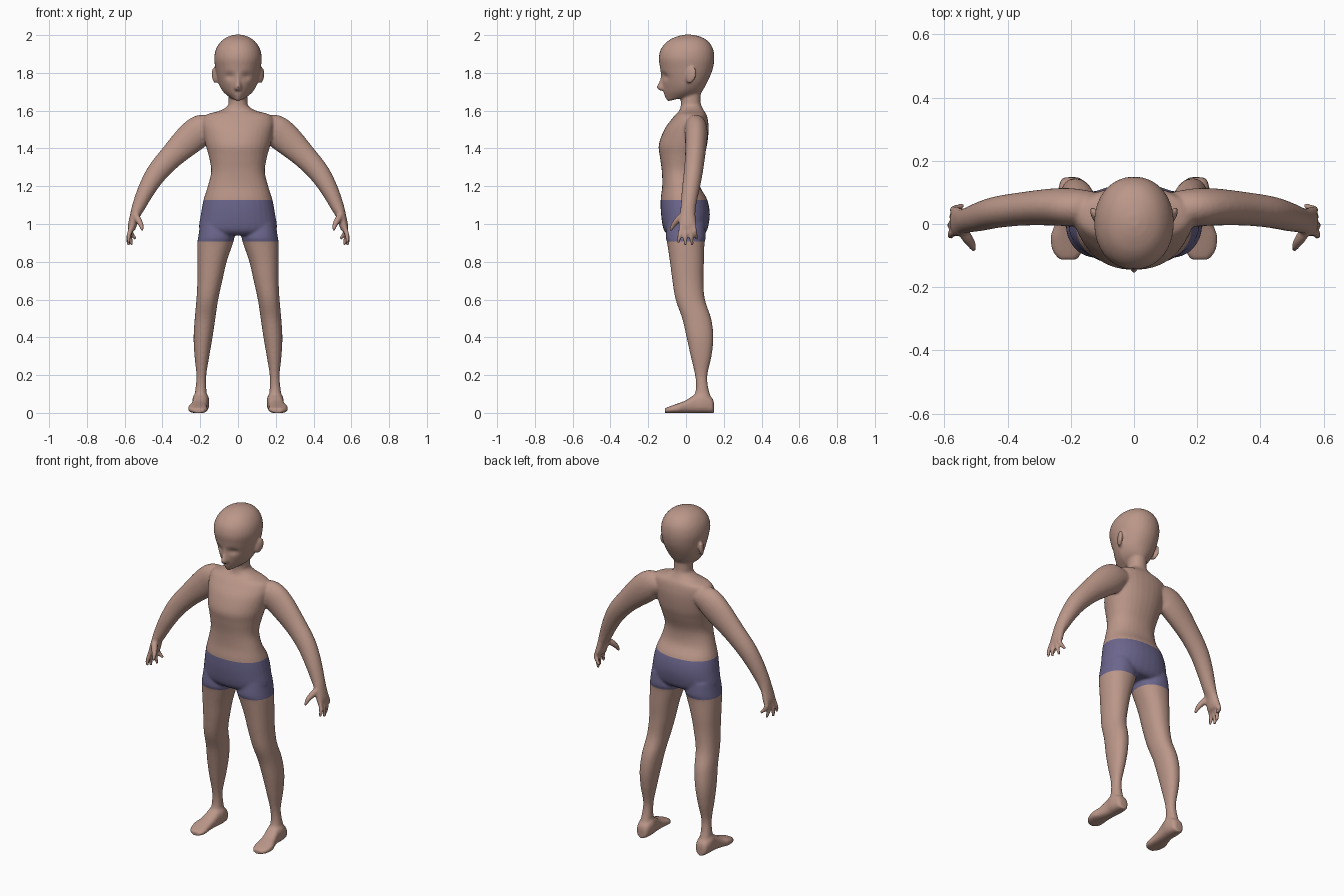
import bpy, bmesh, math
from mathutils import Vector, Matrix

if "Cube" in bpy.data.objects:
    bpy.data.objects.remove(bpy.data.objects["Cube"])

X, Y, Z = Vector((1, 0, 0)), Vector((0, 1, 0)), Vector((0, 0, 1))
bm = bmesh.new()


def smooth_rows(rows, steps=4):
    """Catmull-Rom interpolation between rows of section numbers."""
    out = []
    for i in range(len(rows) - 1):
        a, b, c, d = (rows[max(i - 1, 0)], rows[i], rows[i + 1], rows[min(i + 2, len(rows) - 1)])
        for s in range(steps):
            t = s / steps
            out.append([0.5 * (2 * q + (r - p) * t + (2 * p - 5 * q + 4 * r - w) * t * t
                               + (3 * q - p - 3 * r + w) * t ** 3) for p, q, r, w in zip(a, b, c, d)])
    return out + [list(rows[-1])]


def loft(sections, n=2.2, sides=32):
    """Skin closed rounded sections (centre, u, v, front pinch)."""
    rings = []
    for centre, u, v, pinch in sections:
        ring = []
        for k in range(sides):
            a = 2 * math.pi * k / sides
            c, s = math.cos(a), math.sin(a)
            c = math.copysign(abs(c) ** (2 / n), c)
            s = math.copysign(abs(s) ** (2 / n), s)
            ring.append(bm.verts.new(centre + u * c * (1 - pinch * max(0, -s)) + v * s))
        rings.append(ring)
    for r0, r1 in zip(rings, rings[1:]):
        for k in range(sides):
            j = (k + 1) % sides
            bm.faces.new((r0[k], r0[j], r1[j], r1[k]))
    bm.faces.new(rings[0][::-1])
    bm.faces.new(rings[-1])


def trunk(rows, n=2.2):
    """Rows: front z, front y, back z, back y, half width, front pinch."""
    secs = []
    for zf, yf, zb, yb, w, p in smooth_rows(rows):
        f, b = Vector((0, yf, zf)), Vector((0, yb, zb))
        secs.append(((f + b) / 2, X * w, (b - f) / 2, p))
    loft(secs, n)


def limb(rows, sides=24, steps=4):
    """Rows: x, y, z of the path, half thickness, half depth along y."""
    rows = smooth_rows(rows, steps)
    secs = []
    for i, (x, y, z, a, b) in enumerate(rows):
        p, q = rows[max(i - 1, 0)], rows[min(i + 1, len(rows) - 1)]
        t = (Vector(q[:3]) - Vector(p[:3])).normalized()
        u = Y.cross(t).normalized()
        secs.append((Vector((x, y, z)), u * a, t.cross(u) * b, 0))
    loft(secs, 2, sides)


# torso and neck
trunk([(z, f, z, b, w, p) for z, f, b, w, p in (
    (.94, -.09, .09, .16, 0), (.97, -.118, .113, .205, 0), (1.05, -.132, .126, .197, 0),
    (1.13, -.134, .112, .182, 0), (1.2, -.126, .074, .16, 0), (1.28, -.128, .07, .142, 0),
    (1.36, -.139, .095, .155, .05), (1.42, -.144, .112, .172, .1), (1.5, -.115, .12, .187, .1),
    (1.55, -.08, .116, .19, .1), (1.58, -.055, .108, .165, 0), (1.6, -.035, .095, .095, 0),
    (1.625, -.028, .082, .055, 0), (1.65, -.028, .077, .05, 0), (1.7, -.03, .078, .05, 0))])

# head
trunk([(1.652, -.085, 1.685, .04, .02, .2), (1.653, -.1, 1.692, .076, .045, .45),
       (1.685, -.116, 1.712, .092, .078, .4), (1.72, -.122, 1.75, .112, .1, .3),
       (1.77, -.129, 1.79, .131, .112, .15), (1.83, -.138, 1.83, .144, .121, .05),
       (1.88, -.144, 1.88, .15, .126, 0), (1.93, -.131, 1.93, .142, .115, 0),
       (1.97, -.095, 1.97, .115, .087, 0), (1.992, -.05, 1.992, .075, .052, 0),
       (2.002, -.01, 2.002, .03, .018, 0)], 2.1)

# nose
trunk([(1.8, -.134, 1.8, -.1, .01, .3), (1.76, -.14, 1.76, -.1, .014, .4),
       (1.722, -.157, 1.725, -.1, .02, .5), (1.707, -.14, 1.707, -.1, .018, .4)], 2)

side_start = set(bm.verts)

# leg: z, inner x, outer x, front y, back y
secs = []
for z, a, b, f, k in smooth_rows((
        (1, .03, .2, -.1, .1), (.93, .02, .211, -.107, .105), (.9, .026, .215, -.1, .098),
        (.8, .06, .215, -.085, .095), (.7, .083, .215, -.072, .092), (.6, .105, .22, -.055, .1),
        (.5, .12, .229, -.02, .133), (.4, .135, .235, .003, .145), (.3, .152, .23, .025, .135),
        (.2, .168, .22, .048, .113), (.13, .168, .225, .053, .118), (.07, .165, .232, .04, .135),
        (.02, .17, .232, .05, .135))):
    secs.append((Vector(((a + b) / 2, (f + k) / 2, z)), X * (b - a) / 2, Y * (k - f) / 2, 0))
loft(secs)

# foot: y, inner x, outer x, top z
secs = []
for y, a, b, h in smooth_rows((
        (.148, .18, .215, .05), (.138, .162, .232, .08), (.09, .152, .242, .11), (.05, .157, .24, .1),
        (0, .162, .25, .068), (-.04, .162, .264, .052), (-.085, .162, .258, .036), (-.112, .18, .238, .025))):
    secs.append((Vector(((a + b) / 2, y, h / 2 - .001)), X * (b - a) / 2, Z * h / 2, 0))
loft(secs, 2.6)

# arm and palm
limb([(.12, .05, 1.515, .05, .05), (.185, .052, 1.502, .08, .06), (.25, .054, 1.455, .082, .059),
      (.35, .048, 1.36, .065, .053), (.43, .038, 1.27, .056, .05), (.485, .024, 1.18, .046, .046),
      (.527, .012, 1.09, .035, .04), (.547, .008, 1.04, .026, .042), (.56, .008, .99, .023, .048),
      (.564, .01, .965, .016, .044)])

# fingers: root y, tip x, tip y, tip z
for y0, x1, y1, z1 in ((-.027, .578, -.042, .9), (-.003, .58, -.004, .886),
                       (.021, .562, .035, .888), (.044, .54, .058, .92)):
    limb([(.56, y0, 1, .011, .011), (.571, y0 * .9 + y1 * .1, .965, .013, .012),
          ((.58 + x1) / 2, (y0 + y1) / 2, (.965 + z1) / 2, .012, .0115), (x1, y1, z1, .008, .008)], 12)

# thumb
limb([(.55, -.01, 1.055, .014, .016), (.53, -.04, 1.025, .018, .018),
      (.513, -.066, .995, .014, .014), (.506, -.083, .965, .008, .008)], 12)

# ear
turn = (Matrix.Translation((.123, .026, 1.787)) @ Matrix.Rotation(math.radians(-24), 4, 'Z')
        @ Matrix.Rotation(math.radians(-18), 4, 'X') @ Matrix.Diagonal((.012, .029, .045, 1)))
bmesh.ops.create_uvsphere(bm, u_segments=20, v_segments=12, radius=1, matrix=turn)

# mirror all paired parts to the other side
paired = [f for f in bm.faces if f.verts[0] not in side_start]
copy = bmesh.ops.duplicate(bm, geom=paired)["geom"]
for v in copy:
    if isinstance(v, bmesh.types.BMVert):
        v.co.x *= -1
bmesh.ops.recalc_face_normals(bm, faces=bm.faces)

mesh = bpy.data.meshes.new("body")
bm.to_mesh(mesh)
bm.free()
body = bpy.data.objects.new("body", mesh)
bpy.context.collection.objects.link(body)
bpy.context.view_layer.objects.active = body
body.select_set(True)

# fuse the parts into one skin and soften the joins
remesh = body.modifiers.new("fuse", 'REMESH')
remesh.mode = 'VOXEL'
remesh.voxel_size = .007
soft = body.modifiers.new("soften", 'SMOOTH')
soft.factor, soft.iterations = .5, 5
for name in ("fuse", "soften"):
    bpy.ops.object.modifier_apply(modifier=name)

for name, colour in (("skin", (.50, .31, .25, 1)), ("shorts_blue", (.15, .135, .27, 1))):
    m = bpy.data.materials.new(name)
    m.diffuse_color = colour
    m.use_nodes = True
    m.node_tree.nodes["Principled BSDF"].inputs["Base Color"].default_value = m.diffuse_color
    body.data.materials.append(m)

# eye sockets, shorts hems and colours
bm = bmesh.new()
bm.from_mesh(body.data)
for v in bm.verts:
    if v.co.y < -.06 and v.co.z > 1.7:
        d = ((abs(v.co.x) - .045) / .026) ** 2 + ((v.co.z - 1.782) / .02) ** 2
        v.co.y += .012 * math.exp(-d)
TOP, HEM = 1.128, .908
for z in (TOP, HEM):
    near = [f for f in bm.faces if abs(f.calc_center_median().z - z) < .03
            and abs(f.calc_center_median().x) < .3]
    geom = near + list({e for f in near for e in f.edges}) + list({v for f in near for v in f.verts})
    bmesh.ops.bisect_plane(bm, geom=geom, plane_co=(0, 0, z), plane_no=Z)
for f in bm.faces:
    c = f.calc_center_median()
    f.smooth = True
    f.material_index = int(HEM < c.z < TOP and abs(c.x) < .3)
bm.to_mesh(body.data)
bm.free()
